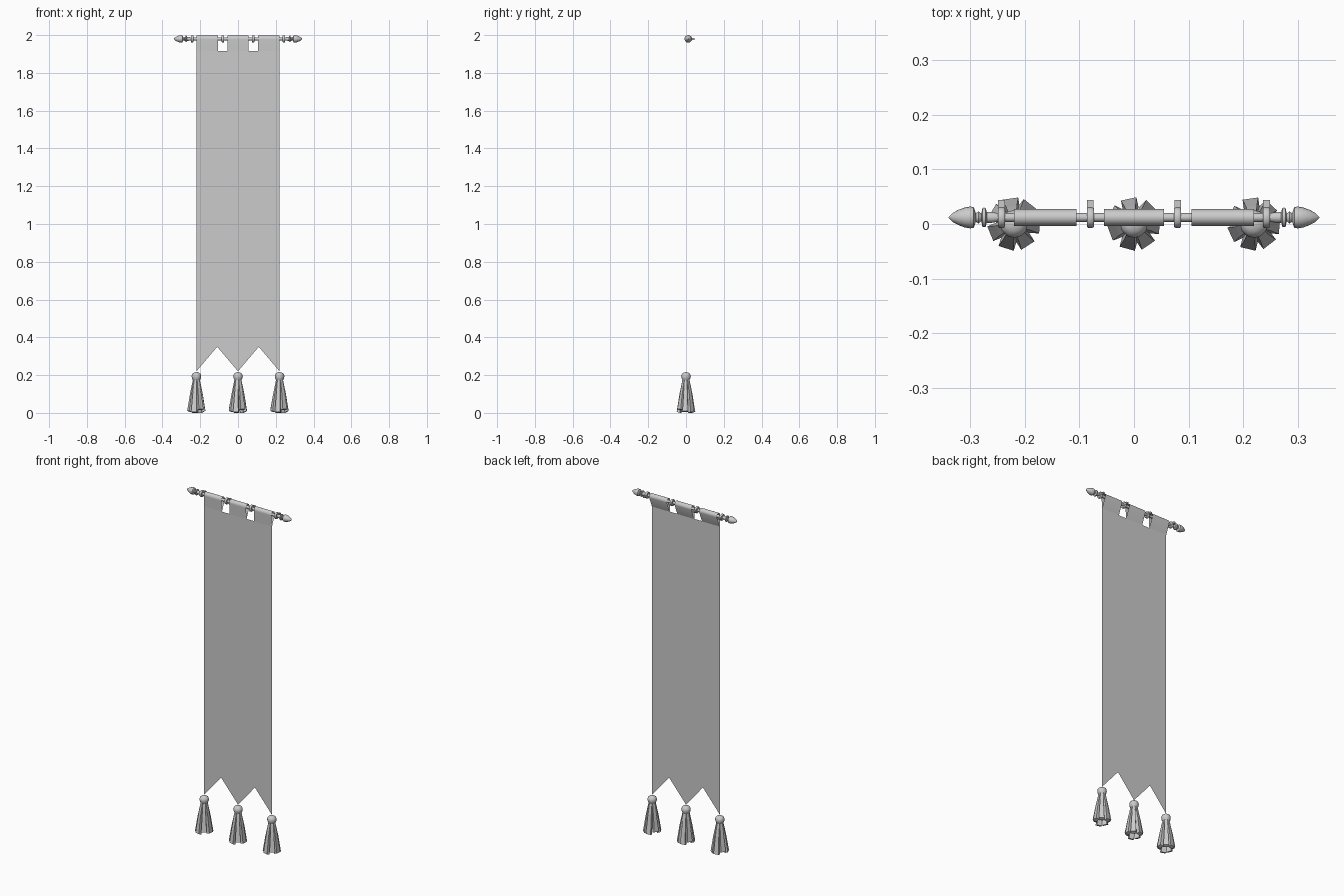
import bpy, bmesh, math, random
from mathutils import Vector, Matrix

if "Cube" in bpy.data.objects:
    bpy.data.objects.remove(bpy.data.objects["Cube"])

random.seed(4)
ROD_Y, ROD_Z = 0.012, 1.98


def make(name, bm, smooth=None):
    me = bpy.data.meshes.new(name)
    bm.to_mesh(me)
    bm.free()
    ob = bpy.data.objects.new(name, me)
    bpy.context.collection.objects.link(ob)
    if smooth:
        bpy.ops.object.select_all(action='DESELECT')
        bpy.context.view_layer.objects.active = ob
        ob.select_set(True)
        bpy.ops.object.shade_smooth_by_angle(angle=math.radians(smooth))
    return ob


def lathe(bm, profile, place, n):
    """Revolve (radius, height) points about an axis, capping open ends."""
    rings = []
    for r, h in profile:
        rings.append([bm.verts.new(place(r * math.cos(2 * math.pi * i / n),
                                         r * math.sin(2 * math.pi * i / n), h))
                      for i in range(n)])
    for a, b in zip(rings, rings[1:]):
        for i in range(n):
            j = (i + 1) % n
            bm.faces.new((a[i], a[j], b[j], b[i]))
    bm.faces.new(rings[0][::-1])
    bm.faces.new(rings[-1])
    bmesh.ops.remove_doubles(bm, verts=bm.verts, dist=1e-6)
    bmesh.ops.recalc_face_normals(bm, faces=bm.faces)


def along_x(sign=1, cx=0):
    return lambda a, b, h: Vector((cx + sign * h, ROD_Y + a, ROD_Z + b))


# Rod
bm = bmesh.new()
lathe(bm, [(.008, -.26), (.008, .26)], along_x(), 16)
make("rod", bm, 40)

# Turned finials at both ends
finial = [(.008, .25), (.010, .262), (.010, .270), (.017, .272), (.018, .275),
          (.017, .278), (.007, .280), (.011, .285), (.008, .290), (.019, .294),
          (.020, .300), (.0185, .310), (.014, .322), (.008, .333), (.001, .340)]
for side, s in (("left", -1), ("right", 1)):
    bm = bmesh.new()
    lathe(bm, finial, along_x(s), 16)
    make("finial_" + side, bm, 40)

# Wall brackets: a collar round the rod with a peg to the back
for k, x in enumerate((-.243, -.08, .08, .243)):
    bm = bmesh.new()
    lathe(bm, [(.017, -.0065), (.019, -.004), (.019, .004), (.017, .0065)], along_x(1, x), 16)
    make(f"bracket_collar_{k}", bm, 40)
    bm = bmesh.new()
    bmesh.ops.create_cube(bm, size=1, matrix=Matrix.Translation((x, ROD_Y + .022, ROD_Z))
                          @ Matrix.Diagonal((.012, .020, .010, 1)))
    make(f"bracket_peg_{k}", bm)

# Banner cloth: single sheet with a zigzag lower edge
TAB_Z = 1.915
bm = bmesh.new()
top_x = [-.22, -.105, -.055, .055, .105, .22]
low = [(-.22, .22), (-.11, .35), (0, .22), (.11, .35), (.22, .22)]
bm.faces.new([bm.verts.new((x, 0, z)) for x, z in low] +
             [bm.verts.new((x, 0, TAB_Z)) for x in reversed(top_x)])
bmesh.ops.triangulate(bm, faces=bm.faces)
make("banner_cloth", bm)

# Tabs looping over the rod and back down to the sheet
loop = [(0, TAB_Z)]
for i in range(13):
    a = math.radians(190 - i * 200 / 12)
    loop.append((ROD_Y + .0155 * math.cos(a), ROD_Z + .0175 * math.sin(a)))
loop.append((.002, TAB_Z))
for k in range(3):
    x0, x1 = top_x[2 * k:2 * k + 2]
    bm = bmesh.new()
    cols = [[bm.verts.new((x, y, z)) for x in (x0, x1)] for y, z in loop]
    for a, b in zip(cols, cols[1:]):
        bm.faces.new((a[0], a[1], b[1], b[0]))
    make(f"banner_tab_{k}", bm, 40)


# Tassels: knob, core and seven flaring strands
def strand(bm, angle, bottom):
    rot = Matrix.Rotation(angle, 4, 'Z')
    rings = []
    # radius, half width, half depth, height
    for r, w, d, z in ((.010, .007, .007, .178), (.025, .010, .008, .10),
                       (.038, .0145, .009, bottom)):
        tilt = .006 if z == bottom else 0
        rings.append([bm.verts.new(rot @ Vector((r + dx * d, dy * w, z + (tilt if dx > 0 else 0))))
                      for dx, dy in ((-1, -1), (1, -1), (1, 1), (-1, 1))])
    for a, b in zip(rings, rings[1:]):
        for i in range(4):
            j = (i + 1) % 4
            bm.faces.new((a[i], b[i], b[j], a[j]))
    bm.faces.new(rings[0])
    bm.faces.new(rings[-1][::-1])


upright = lambda a, b, h: Vector((a, b, h))
for side, x in (("left", -.22), ("middle", 0), ("right", .22)):
    bm = bmesh.new()
    lathe(bm, [(.017, .166), (.019, .174), (.024, .184), (.0255, .195), (.022, .206),
               (.013, .213), (.001, .216)], upright, 12)
    make("tassel_knob_" + side, bm, 40).location.x = x
    bm = bmesh.new()
    lathe(bm, [(.025, .03), (.022, .10), (.016, .172)], upright, 8)
    make("tassel_core_" + side, bm).location.x = x
    bm = bmesh.new()
    for i in range(7):
        strand(bm, math.radians(100) + i * 2 * math.pi / 7 + random.uniform(-.06, .06),
               (0, .014, .004)[i % 3])
    bmesh.ops.recalc_face_normals(bm, faces=bm.faces)
    make("tassel_strands_" + side, bm).location.x = x
